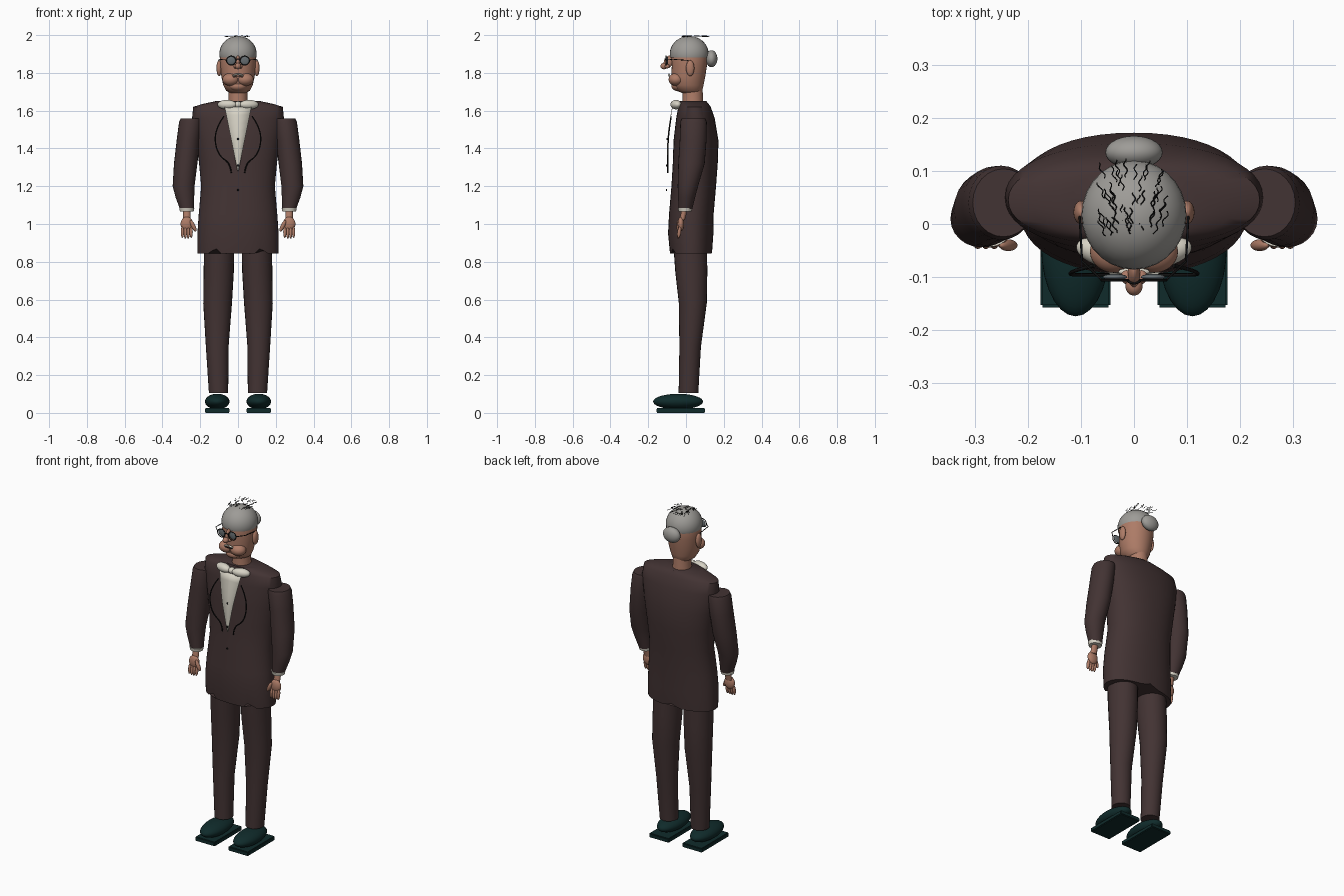
import bpy, bmesh, math, random
from mathutils import Vector, Matrix

if "Cube" in bpy.data.objects:
    bpy.data.objects.remove(bpy.data.objects["Cube"], do_unlink=True)


def material(name, r, g, b):
    m = bpy.data.materials.new(name)
    m.use_nodes = True
    m.diffuse_color = (r, g, b, 1)
    m.node_tree.nodes["Principled BSDF"].inputs["Base Color"].default_value = (r, g, b, 1)
    return m


SUIT = material("dark brown cloth", 0.055, 0.033, 0.033)
SKIN = material("skin", 0.42, 0.2, 0.135)
HAIR = material("grey hair", 0.34, 0.33, 0.31)
CREAM = material("cream cloth", 0.68, 0.65, 0.56)
SHOE = material("dark teal leather", 0.005, 0.024, 0.024)
BLACK = material("black trim", 0.006, 0.006, 0.006)
GLASS = material("grey lens", 0.13, 0.15, 0.16)
SIDES = (("left", 1), ("right", -1))


def finish(bm, name, mat, angle=50):
    bmesh.ops.recalc_face_normals(bm, faces=bm.faces)
    me = bpy.data.meshes.new(name)
    bm.to_mesh(me)
    bm.free()
    ob = bpy.data.objects.new(name, me)
    bpy.context.collection.objects.link(ob)
    me.materials.append(mat)
    bpy.ops.object.select_all(action='DESELECT')
    bpy.context.view_layer.objects.active = ob
    ob.select_set(True)
    bpy.ops.object.shade_smooth_by_angle(angle=math.radians(angle))
    return ob


def loft(name, rings, mat, n=32, lift=None, power=1.0):
    """Stack of ovals: (z, centre x, centre y, radius x, radius y)."""
    bm = bmesh.new()
    loops = []
    for i, (z, cx, cy, rx, ry) in enumerate(rings):
        loop = []
        for k in range(n):
            a = math.tau * k / n
            c, s = math.cos(a), math.sin(a)
            x = cx + rx * math.copysign(abs(c) ** power, c)
            y = cy + ry * math.copysign(abs(s) ** power, s)
            loop.append(bm.verts.new((x, y, z + (lift(x, y) if lift and i == 0 else 0))))
        loops.append(loop)
    for a, b in zip(loops, loops[1:]):
        for k in range(n):
            bm.faces.new((a[k], a[(k + 1) % n], b[(k + 1) % n], b[k]))
    bm.faces.new(loops[0])
    bm.faces.new(loops[-1])
    return finish(bm, name, mat)


def ball(name, centre, radii, mat, cut=None, rot=None):
    bm = bmesh.new()
    bmesh.ops.create_uvsphere(bm, u_segments=28, v_segments=18, radius=1)
    m = Matrix.Translation(centre) @ (rot or Matrix()) @ Matrix.Diagonal((*radii, 1))
    bm.transform(m)
    if cut is not None:
        bmesh.ops.bisect_plane(bm, geom=bm.verts[:] + bm.edges[:] + bm.faces[:],
                               plane_co=(0, 0, cut), plane_no=(0, 0, 1), clear_inner=True)
    return finish(bm, name, mat)


def tube(name, paths, radius, mat, cyclic=False, smooth=False):
    cu = bpy.data.curves.new(name, 'CURVE')
    cu.dimensions = '3D'
    cu.bevel_depth = radius
    cu.bevel_resolution = 1
    cu.use_fill_caps = True
    cu.resolution_u = 6
    for pts in paths:
        sp = cu.splines.new('NURBS' if smooth else 'POLY')
        sp.points.add(len(pts) - 1)
        for p, co in zip(sp.points, pts):
            p.co = (*co, 1)
        sp.use_cyclic_u = cyclic
        if smooth:
            sp.use_endpoint_u = True
            sp.order_u = 3
    ob = bpy.data.objects.new(name, cu)
    bpy.context.collection.objects.link(ob)
    cu.materials.append(mat)
    return ob


# Jacket with notched front hem and a raised back vent
def hem(x, y):
    if y < 0.03:
        return 0.03 * max(0, 1 - abs(abs(x) - 0.12) / 0.03)
    return 0.02 * max(0, 1 - abs(x) / 0.05)


loft("jacket", [(0.845, 0, 0.027, 0.215, 0.112), (0.95, 0, 0.025, 0.215, 0.12),
                (1.05, 0, 0.028, 0.208, 0.118), (1.2, 0, 0.041, 0.195, 0.118),
                (1.32, 0, 0.049, 0.206, 0.119), (1.44, 0, 0.053, 0.222, 0.119),
                (1.56, 0, 0.05, 0.243, 0.102), (1.62, 0, 0.045, 0.237, 0.086),
                (1.635, 0, 0.042, 0.19, 0.078), (1.65, 0, 0.038, 0.12, 0.07)],
     SUIT, n=48, lift=hem, power=0.92)


# Shirt front: a thin wedge, bowed slightly forward
def front_y(z):
    return -0.1 + 0.3 * max(0, z - 1.42) ** 1.5


bm = bmesh.new()
rows = []
for i in range(9):
    z = 1.28 + 0.34 * i / 8
    w = 0.003 + 0.068 * i / 8
    rows.append([bm.verts.new((x, front_y(z), z)) for x in (-w, 0, w)])
for a, b in zip(rows, rows[1:]):
    for k in range(2):
        bm.faces.new((a[k], a[k + 1], b[k + 1], b[k]))
shirt = finish(bm, "shirt_front", CREAM)
shirt.modifiers.new("thickness", 'SOLIDIFY').thickness = 0.003
for i, z in enumerate((1.45, 1.31, 1.18)):
    ball(f"button_{i + 1}", (0, front_y(z) - 0.003, z), (0.006, 0.003, 0.006), BLACK)
ball("bow_knot", (0, -0.058, 1.632), (0.02, 0.02, 0.018), CREAM)

# Lower body, arms and everything mirrored
for side, s in SIDES:
    tube(f"{side}_lapel", [[(s * x, front_y(z) + 0.004, z) for x, z in
         ((0.075, 1.57), (0.11, 1.52), (0.125, 1.44), (0.1, 1.36), (0.04, 1.32), (0.036, 1.27))]],
         0.0035, BLACK, smooth=True)
    ball(f"{side}_bow", (s * 0.058, -0.053, 1.632), (0.052, 0.027, 0.025), CREAM,
         rot=Matrix.Rotation(s * 0.25, 4, 'Z'))
    loft(f"{side}_trouser_leg", [(0.105, s * 0.103, 0.013, 0.051, 0.052), (0.35, s * 0.11, 0.022, 0.06, 0.057),
         (0.58, s * 0.108, 0.036, 0.076, 0.074), (0.75, s * 0.102, 0.028, 0.08, 0.085),
         (0.93, s * 0.098, 0.02, 0.08, 0.09)], SUIT, n=24)
    loft(f"{side}_sleeve", [(1.08, s * 0.271, -0.003, 0.037, 0.036), (1.14, s * 0.281, 0.003, 0.049, 0.045),
         (1.2, s * 0.288, 0.01, 0.058, 0.054), (1.32, s * 0.277, 0.029, 0.062, 0.07),
         (1.45, s * 0.262, 0.038, 0.062, 0.071), (1.54, s * 0.25, 0.04, 0.062, 0.07),
         (1.558, s * 0.246, 0.04, 0.058, 0.064)], SUIT, n=24)
    loft(f"{side}_cuff", [(1.066, s * 0.271, -0.005, 0.036, 0.034),
         (1.085, s * 0.271, -0.005, 0.04, 0.038)], CREAM, n=24)

    # Hand
    loft(f"{side}_wrist", [(1.02, s * 0.27, -0.02, 0.02, 0.014),
         (1.075, s * 0.271, -0.008, 0.019, 0.016)], SKIN, n=16)
    ball(f"{side}_palm", (s * 0.271, -0.027, 1.0), (0.033, 0.017, 0.038), SKIN)
    for k in range(4):
        x = 0.248 + 0.0155 * k
        ball(f"{side}_finger_{k + 1}", (s * x, -0.036, 0.957), (0.0085, 0.01, 0.037 - 0.004 * abs(k - 1.5)),
             SKIN, rot=Matrix.Rotation(-0.15, 4, 'X'))
    ball(f"{side}_thumb", (s * 0.237, -0.04, 0.99), (0.011, 0.011, 0.033), SKIN,
         rot=Matrix.Rotation(s * 0.45, 4, 'Y'))

    # Shoe on a flat rectangular sole
    ball(f"{side}_shoe", (s * 0.11, -0.042, 0.06), (0.065, 0.132, 0.041), SHOE)
    bm = bmesh.new()
    bmesh.ops.create_cube(bm, size=1)
    bm.transform(Matrix.Translation((s * 0.11, -0.028, 0.0125)) @ Matrix.Diagonal((0.132, 0.258, 0.025, 1)))
    bmesh.ops.bevel(bm, geom=bm.edges[:], offset=0.004, segments=2, affect='EDGES')
    finish(bm, f"{side}_sole", SHOE)

    # Face pieces
    ball(f"{side}_ear", (s * 0.1, 0.022, 1.825), (0.014, 0.022, 0.042), SKIN)
    ball(f"{side}_jowl", (s * 0.038, -0.052, 1.765), (0.045, 0.04, 0.034), SKIN)
    ball(f"{side}_nostril", (s * 0.014, -0.1, 1.835), (0.011, 0.013, 0.011), SKIN)
    ball(f"{side}_moustache", (s * 0.014, -0.09, 1.79), (0.016, 0.006, 0.005), CREAM,
         rot=Matrix.Rotation(s * 0.25, 4, 'Y'))

    # Spectacles
    ball(f"{side}_lens", (s * 0.036, -0.1, 1.865), (0.023, 0.006, 0.022), GLASS)
    tube(f"{side}_rim", [[(s * 0.036 + 0.025 * math.cos(a), -0.106, 1.865 + 0.024 * math.sin(a))
         for a in (math.tau * k / 24 for k in range(24))]], 0.0025, BLACK, cyclic=True)
    tube(f"{side}_temple", [[(s * 0.06, -0.106, 1.868), (s * 0.098, -0.07, 1.872),
         (s * 0.102, 0.01, 1.866), (s * 0.102, 0.03, 1.85)]], 0.0022, BLACK)

# Head and neck
loft("neck", [(1.62, 0, 0.036, 0.056, 0.056), (1.66, 0, 0.036, 0.05, 0.054),
              (1.74, 0, 0.035, 0.05, 0.052)], SKIN)
loft("head", [(1.692, 0, 0.03, 0.04, 0.045), (1.705, 0, 0.018, 0.062, 0.068), (1.735, 0, 0.01, 0.078, 0.083),
              (1.78, 0, 0.012, 0.088, 0.09), (1.84, 0, 0.018, 0.094, 0.093), (1.89, 0, 0.018, 0.096, 0.096),
              (1.94, 0, 0.018, 0.084, 0.085), (1.97, 0, 0.018, 0.05, 0.05)], SKIN)
ball("nose_tip", (0, -0.117, 1.836), (0.016, 0.018, 0.017), SKIN)
ball("nose_bridge", (0, -0.093, 1.858), (0.012, 0.024, 0.036), SKIN, rot=Matrix.Rotation(-0.4, 4, 'X'))
ball("chin", (0, -0.045, 1.73), (0.045, 0.032, 0.026), SKIN)
tube("mouth", [[(-0.03, -0.084, 1.778), (0, -0.096, 1.782), (0.03, -0.084, 1.778)]], 0.0025, BLACK, smooth=True)
tube("spectacle_bridge", [[(-0.012, -0.107, 1.87), (0, -0.116, 1.878), (0.012, -0.107, 1.87)]],
     0.0025, BLACK, smooth=True)

# Hair cap, bun and loose wisps lying flat on the crown
ball("hair_cap", (0, 0.017, 1.9), (0.099, 0.103, 0.095), HAIR, cut=1.882)
ball("hair_bun", (0, 0.135, 1.875), (0.054, 0.031, 0.045), HAIR)
random.seed(4)
wisps = []
for i in range(46):
    x, y = random.uniform(-0.075, 0.065), random.uniform(0.0, 0.125)
    if abs(x) > 0.085 - 0.25 * max(0, y - 0.06):
        continue
    z = 1.9905 + random.uniform(0, 0.006)
    wisps.append([(x - 0.2 * x * t + 0.003 * math.sin(t * 9 + i), y - 0.03 * t, z) for t in
                  (k / 8 for k in range(9))])
tube("hair_wisps", wisps, 0.0011, BLACK)
